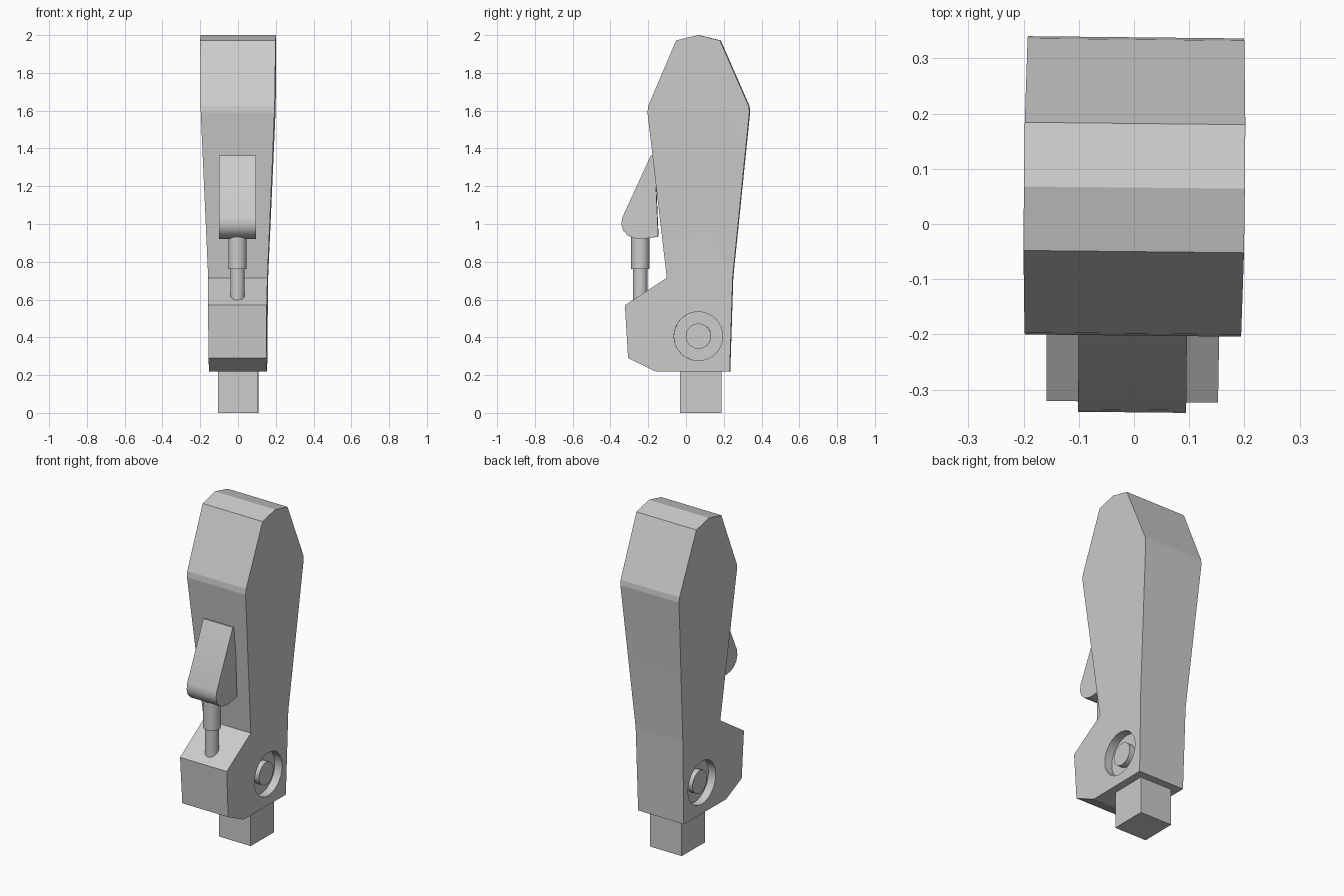
import bpy, bmesh
from math import radians
from mathutils import Matrix, Vector

if "Cube" in bpy.data.objects:
    bpy.data.objects.remove(bpy.data.objects["Cube"])

YAW = radians(-0.6)  # the whole model is turned very slightly


def finish(name, bm, smooth=False):
    bmesh.ops.recalc_face_normals(bm, faces=bm.faces)
    me = bpy.data.meshes.new(name)
    bm.to_mesh(me)
    bm.free()
    ob = bpy.data.objects.new(name, me)
    bpy.context.collection.objects.link(ob)
    ob.rotation_euler.z = YAW
    if smooth:
        activate(ob)
        bpy.ops.object.shade_smooth_by_angle(angle=radians(30))
    return ob


def activate(ob):
    bpy.ops.object.select_all(action='DESELECT')
    ob.select_set(True)
    bpy.context.view_layer.objects.active = ob


def prism(profile, half):
    """Side profile of (y, z) points extruded across x."""
    bm = bmesh.new()
    face = bm.faces.new([bm.verts.new((-half, y, z)) for y, z in profile])
    ext = bmesh.ops.extrude_face_region(bm, geom=[face])["geom"]
    moved = [v for v in ext if isinstance(v, bmesh.types.BMVert)]
    bmesh.ops.translate(bm, verts=moved, vec=(2 * half, 0, 0))
    if not face.is_valid or len(bm.faces) < len(profile) + 2:
        bm.faces.new([v for v in bm.verts if v.co.x < 0][:len(profile)])
    return bm


def cylinder(name, start, end, radius, segments=32):
    a, b = Vector(start), Vector(end)
    mat = Matrix.Translation((a + b) / 2) @ (b - a).to_track_quat('Z', 'Y').to_matrix().to_4x4()
    bm = bmesh.new()
    bmesh.ops.create_cone(bm, cap_ends=True, segments=segments, radius1=radius,
                          radius2=radius, depth=(b - a).length, matrix=mat)
    return finish(name, bm, smooth=True)


# Main arm: profile, then tapered in width by height
bm = prism([(-0.16, 0.22), (0.233, 0.22), (0.249, 0.72), (0.338, 1.595), (0.334, 1.625),
            (0.182, 1.972), (0.066, 2.0), (-0.05, 1.972), (-0.198, 1.625),
            (-0.202, 1.59), (-0.10, 0.715), (-0.322, 0.57), (-0.305, 0.29)], 0.2)
for z in (0.718, 1.61):
    bmesh.ops.bisect_plane(bm, geom=bm.verts[:] + bm.edges[:] + bm.faces[:],
                           plane_co=(0, 0, z), plane_no=(0, 0, 1))
steps = [(0.0, 0.149), (0.22, 0.152), (0.718, 0.157), (1.61, 0.196), (2.0, 0.2)]
for v in bm.verts:
    for (z0, w0), (z1, w1) in zip(steps, steps[1:]):
        if z0 <= v.co.z <= z1 + 1e-5:
            w = w0 + (w1 - w0) * (v.co.z - z0) / (z1 - z0)
            v.co.x = w if v.co.x > 0 else -w
            break
arm = finish("arm_body", bm)

# Round pivot recess with a central boss on each side
for side, s in (("right", 1), ("left", -1)):
    cutter = cylinder("pivot_cutter", (s * 0.105, 0.067, 0.406), (s * 0.25, 0.067, 0.406), 0.129)
    cutter.hide_render = True
    mod = arm.modifiers.new("pivot_recess", 'BOOLEAN')
    mod.operation = 'DIFFERENCE'
    mod.solver = 'EXACT'
    mod.object = cutter
    activate(arm)
    bpy.ops.object.modifier_apply(modifier=mod.name)
    bpy.data.objects.remove(cutter, do_unlink=True)
    cylinder("pivot_boss_" + side, (s * 0.09, 0.067, 0.406), (s * 0.14, 0.067, 0.406), 0.067)
activate(arm)
bpy.ops.object.shade_smooth_by_angle(angle=radians(12))

# Square peg under the arm
finish("bottom_peg", prism([(-0.03, 0), (0.188, 0), (0.188, 0.28), (-0.03, 0.28)], 0.106))

# Wedge housing on the front with a rounded lower nose
finish("piston_housing", prism([(-0.185, 1.363), (-0.165, 1.36), (-0.146, 0.933),
                                (-0.235, 0.92), (-0.275, 0.925), (-0.308, 0.94),
                                (-0.332, 0.967), (-0.341, 1.0), (-0.336, 1.035)], 0.098), smooth=True)

# Telescopic piston
cylinder("piston_sleeve", (0, -0.242, 0.762), (0, -0.242, 0.96), 0.048)
cylinder("piston_rod", (0, -0.242, 0.56), (0, -0.242, 0.79), 0.038)
